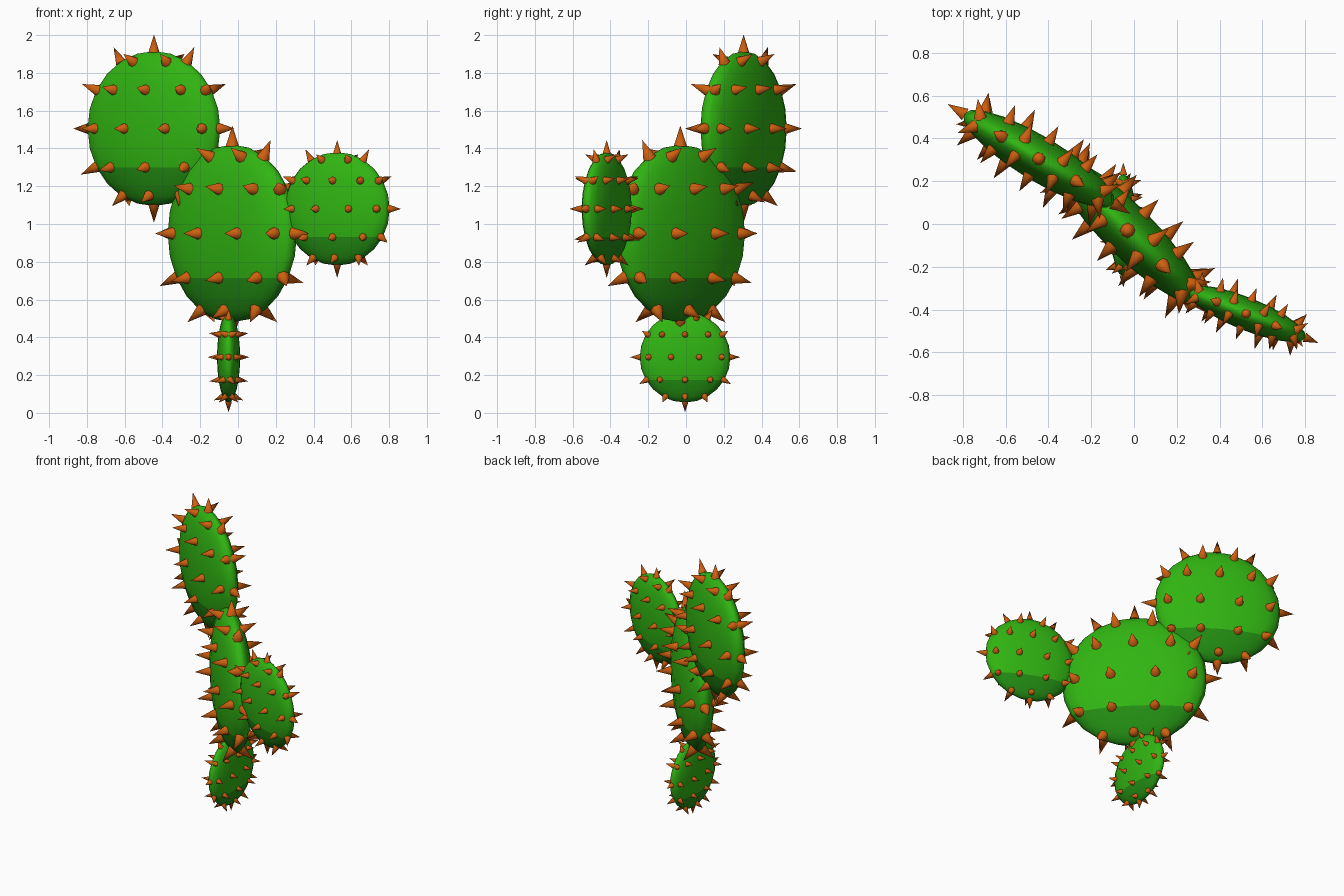
import bpy, bmesh, math
from mathutils import Vector, Matrix

if "Cube" in bpy.data.objects:
    bpy.data.objects.remove(bpy.data.objects["Cube"])


def material(name, color):
    m = bpy.data.materials.new(name)
    m.diffuse_color = (*color, 1)
    m.use_nodes = True
    m.node_tree.nodes["Principled BSDF"].inputs["Base Color"].default_value = m.diffuse_color
    return m


green = material("pad green", (0.03, 0.46, 0.006))
dark = material("pad underside green", (0.016, 0.26, 0.006))
rust = material("spine rust", (0.62, 0.115, 0.005))

THIN = 0.255  # pad thickness relative to its radius
# spine rows: latitude, count, first angle
ROWS = [(90, 1, 0), (60, 6, 0), (30, 10, 18), (0, 10, 0), (-30, 9, 10), (-60, 6, 30), (-90, 1, 0)]


def finish(bm, name, mats, place):
    bm.transform(place)
    me = bpy.data.meshes.new(name)
    bm.to_mesh(me)
    bm.free()
    for m in mats:
        me.materials.append(m)
    ob = bpy.data.objects.new(name, me)
    bpy.context.collection.objects.link(ob)


def pad(name, center, r, turn):
    place = Matrix.Translation(center) @ Matrix.Rotation(math.radians(turn), 4, 'Z')

    # flattened body with a darker underside
    bm = bmesh.new()
    bmesh.ops.create_uvsphere(bm, u_segments=20, v_segments=12, radius=r)
    for f in bm.faces:
        f.smooth = True
        f.material_index = 1 if f.calc_center_median().z < -0.5 * r else 0
    bmesh.ops.scale(bm, vec=(1, THIN, 1), verts=bm.verts)
    finish(bm, name, [green, dark], place)

    # spines standing along the surface normals
    bm = bmesh.new()
    length, sink = 0.235 * r, 0.02 * r
    for lat, count, start in ROWS:
        la = math.radians(lat)
        for k in range(count):
            a = -math.radians(start + 360 * k / count)
            d = Vector((math.cos(la) * math.cos(a), math.cos(la) * math.sin(a), math.sin(la)))
            p = Vector((d.x, d.y * THIN, d.z)) * r
            n = Vector((d.x, d.y / THIN, d.z)).normalized()
            mat = (Matrix.Translation(p + n * (length / 2 - sink))
                   @ n.to_track_quat('Z', 'Y').to_matrix().to_4x4())
            bmesh.ops.create_cone(bm, cap_ends=True, segments=8, radius1=0.075 * r,
                                  radius2=0, depth=length, matrix=mat)
    for f in bm.faces:
        f.smooth = len(f.verts) == 3
    finish(bm, name + "_spines", [rust], place)


pad("base_pad", (-0.05, -0.005, 0.295), 0.24, 90)
pad("main_pad", (-0.03, -0.03, 0.95), 0.47, -45)
pad("upper_left_pad", (-0.445, 0.305, 1.505), 0.41, -31)
pad("right_pad", (0.525, -0.42, 1.08), 0.3, -22)
